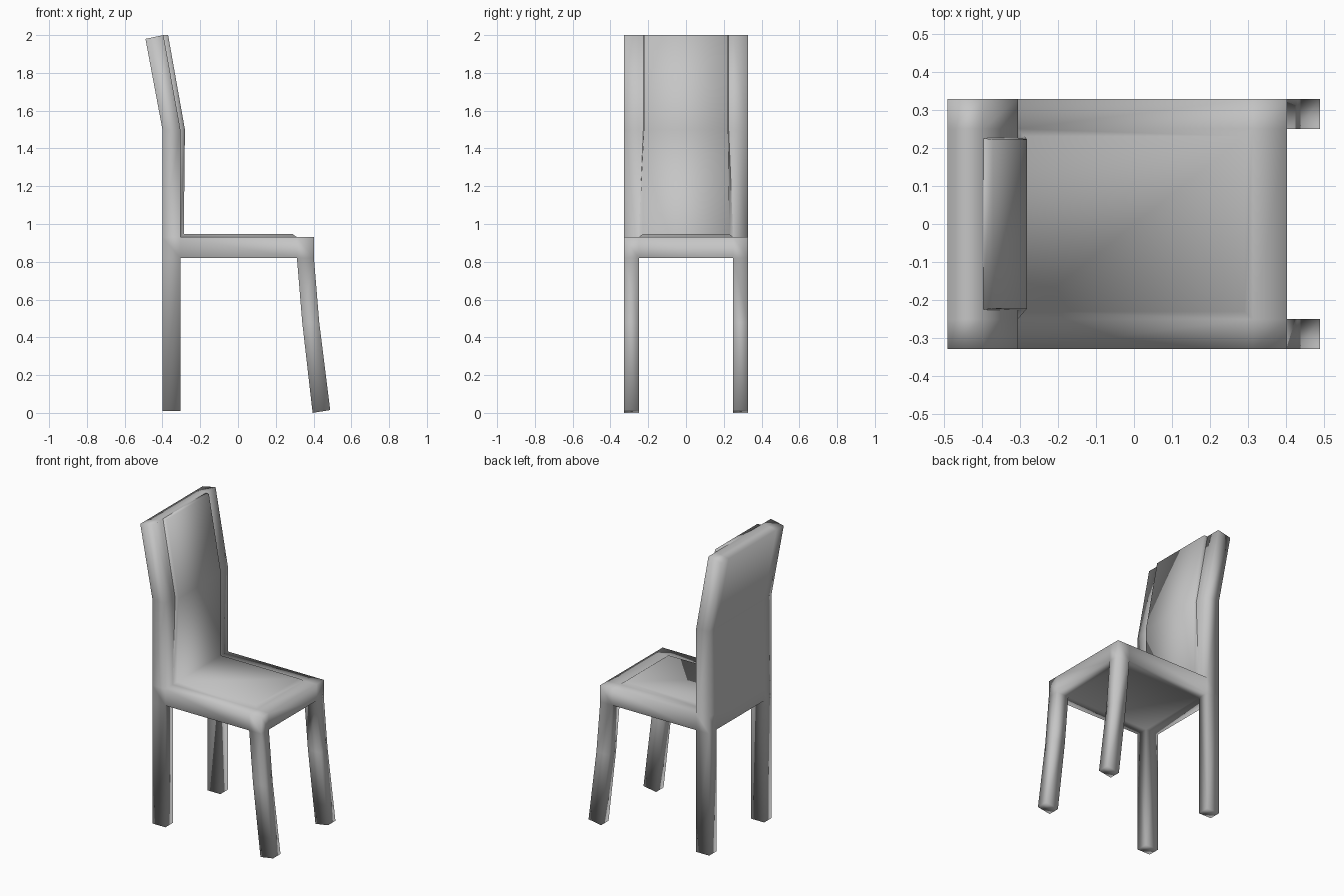
import bpy, bmesh
from mathutils import Vector

cube = bpy.data.objects.get("Cube")
if cube:
    bpy.data.objects.remove(cube, do_unlink=True)

grey = bpy.data.materials.new("plain grey")
grey.use_nodes = True
color = (0.56, 0.56, 0.56, 1)
grey.diffuse_color = color
grey.node_tree.nodes["Principled BSDF"].inputs["Base Color"].default_value = color

skin = {}  # outer walls: corner set -> corners in outward order


def add_cell(profile, widths_near, widths_far, open_back=False):
    """Six-sided block from four (x, z) corners; walls met twice cancel out."""
    a = [(x, y, z) for (x, z), y in zip(profile, widths_near)]
    b = [(x, y, z) for (x, z), y in zip(profile, widths_far)]
    walls = [a, b] + [[a[i - 1], a[i], b[i], b[i - 1]] for i in range(4)]
    if open_back:
        walls.pop(2)
    middle = sum((Vector(p) for p in a + b), Vector()) / 8
    for wall in walls:
        key = frozenset(wall)
        if skin.pop(key, None):
            continue
        p = [Vector(c) for c in wall]
        normal = (p[2] - p[0]).cross(p[3] - p[1])
        outward = normal.dot(sum(p, Vector()) / 4 - middle) > 0
        skin[key] = wall if outward else wall[::-1]


def stack(rows, spans):
    """Blocks between consecutive (back point, front point) rows."""
    for (a, b), (c, d) in zip(rows, rows[1:]):
        for y0, y1 in spans:
            add_cell((a, b, d, c), [y0] * 4, [y1] * 4)


# Frame: legs, seat and backrest
IN, OUT, LOW, TOP = 0.25, 0.328, 0.82, 0.93
sides = [(-OUT, -IN), (IN, OUT)]
full = sides + [(-IN, IN)]
BACK, REAR, FRONT, NOSE = -0.40, -0.305, 0.312, 0.402
stack([((BACK, 0.01), (REAR, 0.01)), ((BACK, LOW), (REAR, LOW))], sides)
stack([((0.395, 0.0), (0.488, 0.015)), ((0.34, 0.48), (0.43, 0.48)),
       ((FRONT, LOW), (NOSE, LOW))], sides)
stack([((BACK, TOP), (REAR, TOP)), ((BACK, 1.5), (REAR, 1.5)),
       ((-0.49, 1.98), (-0.395, 2.0))], full)
stack([((x, LOW), (x, TOP)) for x in (BACK, REAR, FRONT, NOSE)], full)

# Cushion: thin pad raised from the seat and running up the backrest
base = [(FRONT, TOP), (REAR, TOP), (REAR, 1.5), (-0.395, 2.0)]
face = [(0.29, 0.946), (-0.287, 0.946), (-0.281, 1.5), (-0.37, 2.0)]
base_w = [IN, IN, 0.226, 0.225]
face_w = [0.23, 0.23, 0.222, 0.222]
for i in range(3):
    corners = (base[i], face[i], face[i + 1], base[i + 1])
    widths = [base_w[i], face_w[i], face_w[i + 1], base_w[i + 1]]
    add_cell(corners, [-w for w in widths], widths, open_back=i > 0)

# Build the smooth skin
bm = bmesh.new()
verts = {}
for wall in skin.values():
    corners = [verts.get(c) or verts.setdefault(c, bm.verts.new(c)) for c in wall]
    bm.faces.new(corners).smooth = True
mesh = bpy.data.meshes.new("dining_chair")
bm.to_mesh(mesh)
bm.free()
mesh.materials.append(grey)
chair = bpy.data.objects.new("dining_chair", mesh)
bpy.context.collection.objects.link(chair)
